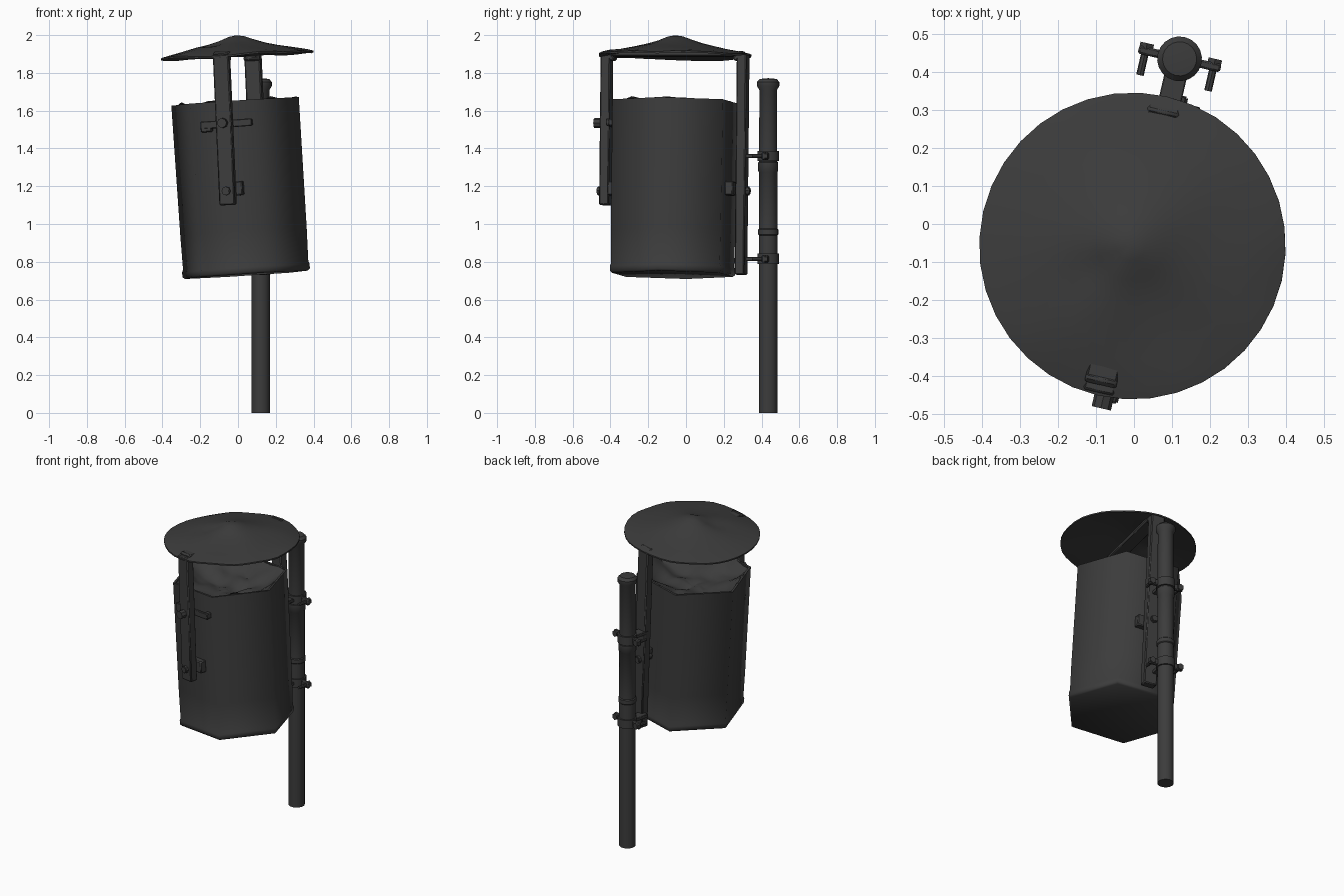
import bpy, bmesh, math
from mathutils import Matrix, Vector, noise

cube = bpy.data.objects.get("Cube")
if cube:
    bpy.data.objects.remove(cube)


def material(name, colour):
    m = bpy.data.materials.new(name)
    m.use_nodes = True
    m.diffuse_color = colour
    m.node_tree.nodes["Principled BSDF"].inputs["Base Color"].default_value = colour
    return m


METAL = material("dark grey metal", (0.045, 0.045, 0.045, 1))

# Local frames: y runs from front arm to back arm, leaning sideways
TURN = math.radians(-13)


def frame(x, y, z, lean):
    return (Matrix.Translation((x, y, z)) @ Matrix.Rotation(TURN, 4, "Z")
            @ Matrix.Rotation(math.radians(lean), 4, "Y"))


HANGER = frame(0.0265, -0.065, 1.2, -2.6)
BIN = frame(0.0135, -0.065, 1.2, -3.8)
POLE = frame(0.12, 0.435, 0, 0)


def finish(bm, name, matrix, angle=40):
    bmesh.ops.recalc_face_normals(bm, faces=bm.faces[:])
    bm.transform(matrix)
    mesh = bpy.data.meshes.new(name)
    bm.to_mesh(mesh)
    bm.free()
    mesh.materials.append(METAL)
    ob = bpy.data.objects.new(name, mesh)
    bpy.context.collection.objects.link(ob)
    for other in bpy.context.selected_objects:
        other.select_set(False)
    ob.select_set(True)
    bpy.context.view_layer.objects.active = ob
    bpy.ops.object.shade_smooth_by_angle(angle=math.radians(angle))
    return ob


def box(name, matrix, centre, size, bevel=0.006):
    bm = bmesh.new()
    bmesh.ops.create_cube(bm, size=1, matrix=Matrix.Translation(centre) @ Matrix.Diagonal((*size, 1)))
    if bevel:
        bmesh.ops.bevel(bm, geom=bm.edges[:], offset=bevel, segments=1, affect="EDGES")
    return finish(bm, name, matrix)


def rod(name, matrix, centre, radius, length, axis="Y", sides=12):
    bm = bmesh.new()
    turn = Matrix.Rotation(math.pi / 2, 4, "X") if axis == "Y" else Matrix.Identity(4)
    bmesh.ops.create_cone(bm, cap_ends=True, segments=sides, radius1=radius, radius2=radius,
                          depth=length, matrix=Matrix.Translation(centre) @ turn)
    return finish(bm, name, matrix)


def lathe(profile, sides, start=0.0):
    """Spin (radius, height) points into rings; zero radius closes an end."""
    bm = bmesh.new()
    rings = []
    for r, z in profile:
        count = 1 if r == 0 else sides
        rings.append([bm.verts.new((r * math.cos(start + math.tau * i / sides),
                                    r * math.sin(start + math.tau * i / sides), z))
                      for i in range(count)])
    for a, b in zip(rings, rings[1:]):
        for i in range(sides):
            j = (i + 1) % sides
            quad = [a[i % len(a)], a[j % len(a)], b[j % len(b)], b[i % len(b)]]
            bm.faces.new(list(dict.fromkeys(quad)))
    return bm


# Hexagonal bin with a folded bottom edge
R = 0.347
bin_profile = [(0, -0.46), (R - 0.012, -0.47), (R, -0.46), (R, -0.435), (R - 0.006, -0.42),
               (R - 0.003, -0.24), (R, 0.45), (R - 0.015, 0.45), (R - 0.015, 0.2)]
finish(lathe(bin_profile, 6, math.pi / 3), "bin", BIN, 65)

# Crumpled bag sagging inside the bin
bag_rings = 12
bm = lathe([(R * 0.98 * i / bag_rings, 0) for i in range(bag_rings + 1)], 48)
for v in bm.verts:
    angle = math.atan2(v.co.y, v.co.x)
    edge = v.co.xy.length / (R * 0.98)
    # Pull the round sheet onto the hexagon's sides
    sector = (angle + math.pi / 6) % (math.pi / 3) - math.pi / 6
    fit = math.cos(math.pi / 6) / math.cos((angle % (math.pi / 3)) - math.pi / 6)
    fold = noise.noise(Vector((v.co.x * 9, v.co.y * 9, 2.0)))
    crease = abs(noise.noise(Vector((v.co.x * 6, v.co.y * 6, 7.0))))
    v.co.x *= fit
    v.co.y *= fit
    v.co.z = 0.34 + 0.11 * edge ** 3 + 0.025 * fold + 0.05 * crease * (1 - edge ** 4)
finish(bm, "bag", BIN, 35)

# Roof: shallow peaked disc with a few soft dents
roof_profile = [(0, 0.80), (0.04, 0.794), (0.09, 0.776), (0.15, 0.757), (0.22, 0.74), (0.3, 0.723),
                (0.37, 0.709), (0.404, 0.699), (0.404, 0.69), (0.3, 0.705), (0.15, 0.735), (0, 0.76)]
bm = lathe(roof_profile, 36)
for v in bm.verts:
    reach = v.co.xy.length
    v.co.z += 0.014 * reach * noise.noise(v.co * 5) / 0.4
    for dx, dy, depth in ((-0.09, -0.09, 0.016), (0.06, -0.1, 0.007)):
        v.co.z -= depth * math.exp(-((v.co.x - dx) ** 2 + (v.co.y - dy) ** 2) / 0.003)
finish(bm, "roof", HANGER, 50)

# Hanger: a strap bent into an uneven U under the roof
WIDTH, THICK, REACH = 0.085, 0.052, 0.37
for name, side, low in (("front_arm", -1, -0.1), ("back_arm", 1, -0.47)):
    box(name, HANGER, (0, side * REACH, (low + 0.7) / 2), (WIDTH, THICK, 0.7 - low))
    brace = Matrix.Translation((0, side * 0.35, 0.69)) @ Matrix.Rotation(side * math.pi / 4, 4, "X")
    box(name + "_corner", HANGER @ brace, (0, 0, 0), (WIDTH, 0.06, 0.025))
box("hanger_top", HANGER, (0, 0, 0.7), (WIDTH, 2 * REACH, 0.025))

# Pivots and bolts joining the bin to both arms
for label, side in (("front", -1), ("back", 1)):
    rod(label + "_pivot", HANGER, (0, side * 0.36, -0.025), 0.018, 0.11)
    rod(label + "_pivot_head", HANGER, (0, side * 0.402, -0.025), 0.023, 0.018, sides=8)
    box(label + "_pivot_plate", BIN, (0.045, side * 0.319, -0.015), (0.085, 0.045, 0.075))
rod("latch_bolt", HANGER, (0, -0.39, 0.335), 0.018, 0.09)
rod("latch_bolt_head", HANGER, (0, -0.417, 0.335), 0.026, 0.036, sides=8)

# Latch: a bar behind the front arm, with a bent end
box("latch_bar", BIN, (0.02, -0.328, 0.33), (0.28, 0.016, 0.04), 0.004)
box("latch_foot", BIN, (-0.09, -0.315, 0.32), (0.06, 0.04, 0.055))
box("latch_tip", BIN, (0.14, -0.315, 0.33), (0.035, 0.04, 0.035))

# Pole with collars and a flared domed cap
pole_profile = [(0, 0), (0.049, 0), (0.049, 0.94), (0.054, 0.945), (0.054, 0.97), (0.049, 0.975),
                (0.049, 1.275), (0.053, 1.28), (0.053, 1.325), (0.048, 1.33), (0.047, 1.71),
                (0.059, 1.73), (0.059, 1.752), (0.045, 1.768), (0, 1.772)]
finish(lathe(pole_profile, 20), "pole", POLE)

# Clamps holding the hanger to the pole
for label, z in (("upper", 1.36), ("lower", 0.815)):
    rod(label + "_clamp_ring", POLE, (0, 0, z), 0.058, 0.055, "Z", 20)
    box(label + "_clamp_bracket", POLE, (0, -0.09, z), (0.06, 0.1, 0.022), 0.003)
    for name, side in (("left", 1), ("right", -1)):
        box(f"{label}_{name}_ear", POLE, (side * 0.078, 0, z), (0.066, 0.022, 0.04), 0.005)
        rod(f"{label}_{name}_clamp_bolt", POLE, (side * 0.092, -0.023, z), 0.01, 0.085, sides=8)
        rod(f"{label}_{name}_clamp_nut", POLE, (side * 0.092, 0.012, z), 0.021, 0.018, sides=6)
